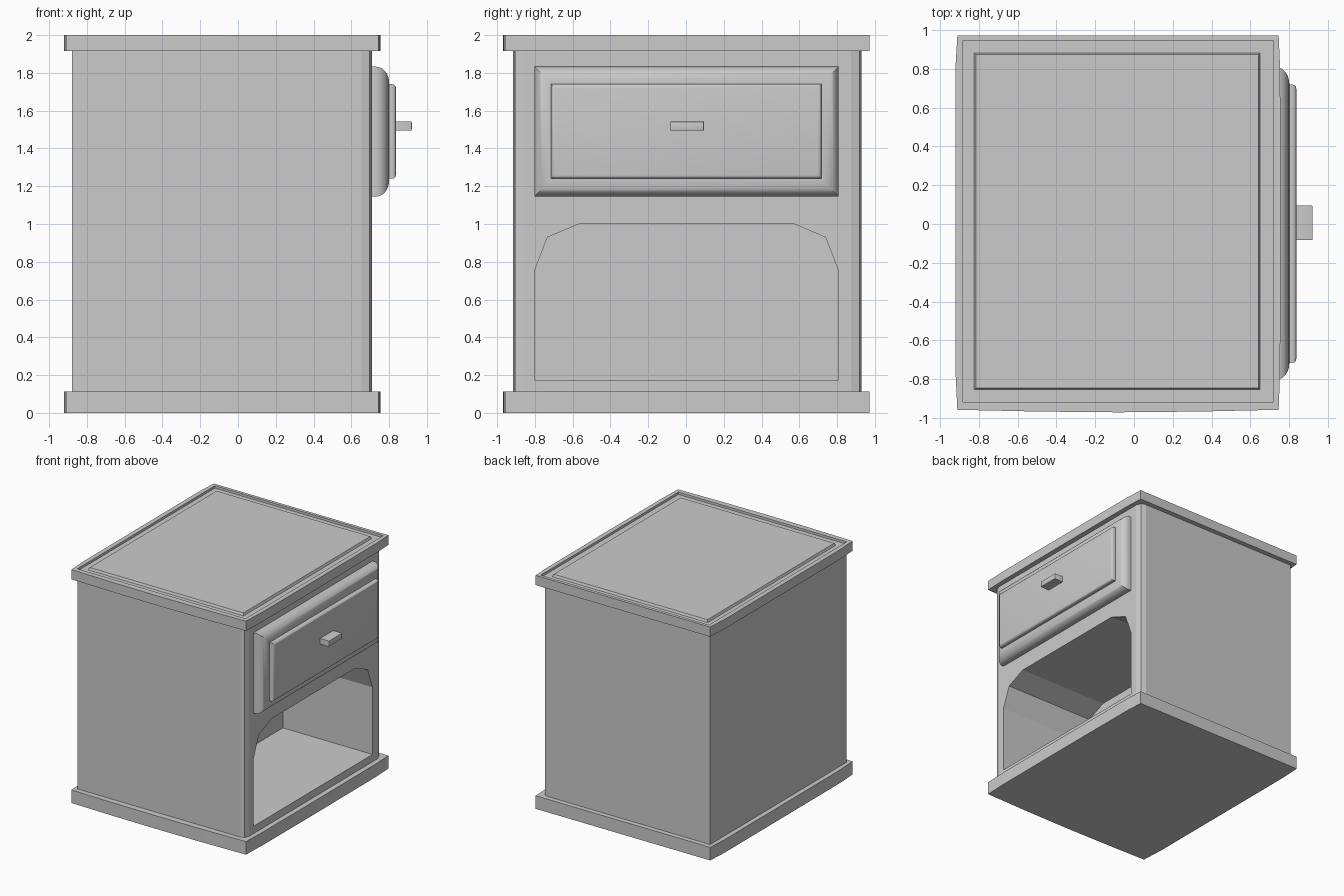
import bpy, bmesh, math

if "Cube" in bpy.data.objects:
    bpy.data.objects.remove(bpy.data.objects["Cube"])


def loft(name, loops, smooth=False):
    """Skin a stack of matching vertex loops and cap both ends."""
    bm = bmesh.new()
    rings = [[bm.verts.new(p) for p in loop] for loop in loops]
    for a, b in zip(rings, rings[1:]):
        for i in range(len(a)):
            j = (i + 1) % len(a)
            bm.faces.new((a[i], a[j], b[j], b[i]))
    bm.faces.new(rings[0][::-1])
    bm.faces.new(rings[-1])
    bmesh.ops.recalc_face_normals(bm, faces=bm.faces)
    me = bpy.data.meshes.new(name)
    bm.to_mesh(me)
    bm.free()
    ob = bpy.data.objects.new(name, me)
    bpy.context.collection.objects.link(ob)
    if smooth:
        bpy.ops.object.select_all(action='DESELECT')
        ob.select_set(True)
        bpy.context.view_layer.objects.active = ob
        bpy.ops.object.shade_smooth_by_angle(angle=math.radians(35))
    return ob


def at_z(outline, z):
    return [(x, y, z) for x, y in outline]


def rect_x(x, y0, y1, z0, z1, inset=0):
    y0, y1, z0, z1 = y0 + inset, y1 - inset, z0 + inset, z1 - inset
    return [(x, y0, z0), (x, y1, z0), (x, y1, z1), (x, y0, z1)]


def raised_panel(name, x0, x1, bounds, radius, depth, steps):
    """Rectangular panel facing +x with a rounded, mitred border."""
    loops = [rect_x(x0, *bounds)]
    for i in range(steps + 1):
        a = math.pi / 2 * i / steps
        loops.append(rect_x(x1 - depth * (1 - math.sin(a)), *bounds,
                            inset=radius * (1 - math.cos(a))))
    return loft(name, loops, smooth=True)


# Slightly bowed outline shared by base and top
slab = [(-0.91, -0.957), (-0.5, -0.966), (-0.08, -0.97), (0.34, -0.966),
        (0.745, -0.957), (0.753, -0.75), (0.755, 0.0), (0.753, 0.8),
        (0.745, 0.972), (-0.91, 0.972), (-0.92, 0.8), (-0.92, -0.75)]
loft("base_plinth", [at_z(slab, 0), at_z(slab, 0.112)])
loft_top = loft("table_top", [at_z(slab, 1.917), at_z(slab, 2.0)])

# Channel and centre panel on the table top, inset from the upper face
bm = bmesh.new()
bm.from_mesh(loft_top.data)
bm.faces.ensure_lookup_table()
cap = max(bm.faces, key=lambda f: f.calc_center_median().z)
bmesh.ops.delete(bm, geom=[cap], context='FACES_ONLY')
rim_edges = [e for e in bm.edges if e.is_boundary]


def rect_ring(x0, x1, y0, y1, z):
    return [bm.verts.new(p) for p in
            ((x0, y0, z), (x1, y0, z), (x1, y1, z), (x0, y1, z))]


rings = [rect_ring(-0.88, 0.715, -0.918, 0.945, 2.0),
         rect_ring(-0.88, 0.715, -0.918, 0.945, 1.98),
         rect_ring(-0.823, 0.65, -0.852, 0.882, 1.98),
         rect_ring(-0.815, 0.642, -0.844, 0.874, 2.0)]
for a, b in zip(rings, rings[1:]):
    for i in range(4):
        j = (i + 1) % 4
        bm.faces.new((a[i], a[j], b[j], b[i]))
bm.faces.new(rings[-1])
inner = [bm.edges.get((rings[0][i], rings[0][(i + 1) % 4])) for i in range(4)]
bmesh.ops.triangle_fill(bm, edges=rim_edges + inner, use_beauty=True)
flat = [e for e in bm.edges if len(e.link_faces) == 2
        and e.calc_face_angle(1) < 0.001]
bmesh.ops.recalc_face_normals(bm, faces=bm.faces)
bm.to_mesh(loft_top.data)
bm.free()

# Cabinet body with eased front uprights
body_plan = [(-0.88, -0.915), (0.655, -0.915), (0.695, -0.904), (0.71, -0.86),
             (0.71, 0.873), (0.695, 0.919), (0.655, 0.93), (-0.88, 0.93)]
body = loft("cabinet_body", [at_z(body_plan, 0.112), at_z(body_plan, 1.917)])

# Open shelf niche cut into the body
arch = [(-0.803, 0.175), (0.808, 0.175), (0.808, 0.75), (0.738, 0.93),
        (0.565, 1.003), (-0.56, 1.003), (-0.733, 0.93), (-0.803, 0.75)]
cutter = loft("niche_cutter", [[(x, y, z) for y, z in arch] for x in (-0.14, 0.9)])
cutter.hide_render = True
mod = body.modifiers.new("niche", 'BOOLEAN')
mod.operation = 'DIFFERENCE'
mod.solver = 'EXACT'
mod.object = cutter
bpy.context.view_layer.objects.active = body
bpy.ops.object.modifier_apply(modifier=mod.name)
bpy.data.objects.remove(cutter)

# Drawer front, raised field and pull
raised_panel("drawer_front", 0.70, 0.80, (-0.803, 0.808, 1.145, 1.833), 0.085, 0.07, 8)
raised_panel("drawer_field", 0.79, 0.836, (-0.715, 0.718, 1.24, 1.74), 0.02, 0.02, 4)
raised_panel("drawer_pull", 0.83, 0.92, (-0.083, 0.095, 1.494, 1.543), 0.006, 0.006, 2)
